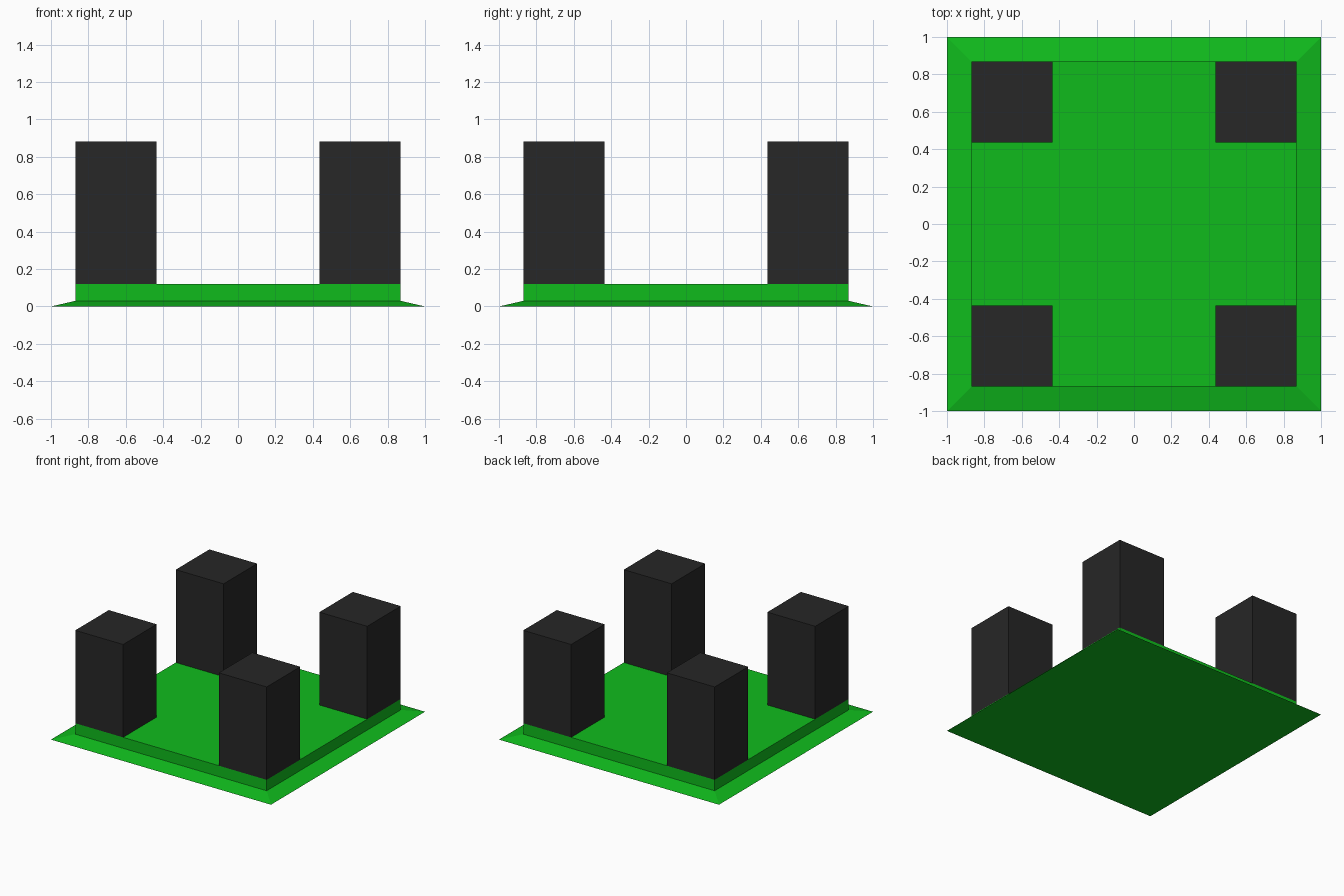
import bpy, bmesh

if "Cube" in bpy.data.objects:
    bpy.data.objects.remove(bpy.data.objects["Cube"])

def material(name, rgb):
    m = bpy.data.materials.new(name)
    m.diffuse_color = (*rgb, 1)
    m.use_nodes = True
    m.node_tree.nodes["Principled BSDF"].inputs["Base Color"].default_value = m.diffuse_color
    return m

green = material("green", (0.005, 0.5, 0.012))
black = material("black", (0.02, 0.02, 0.02))

def stacked_squares(name, sections, mat, location=(0, 0, 0)):
    """Closed solid lofted through square sections given as (half width, z)."""
    bm = bmesh.new()
    rings = [[bm.verts.new((sx * h, sy * h, z))
              for sx, sy in ((-1, -1), (1, -1), (1, 1), (-1, 1))]
             for h, z in sections]
    for low, high in zip(rings, rings[1:]):
        for i in range(4):
            j = (i + 1) % 4
            bm.faces.new((low[i], low[j], high[j], high[i]))
    bm.faces.new(rings[0][::-1])
    bm.faces.new(rings[-1])
    mesh = bpy.data.meshes.new(name)
    bm.to_mesh(mesh)
    bm.free()
    mesh.materials.append(mat)
    obj = bpy.data.objects.new(name, mesh)
    obj.location = location
    bpy.context.collection.objects.link(obj)
    return obj

BODY, TOP, HEIGHT = 0.87, 0.12, 0.883
POST = BODY / 4  # half width of a post

# Base slab with a sloping skirt
stacked_squares("base", [(1, 0), (BODY, 0.03), (BODY, TOP)], green)

# Four corner posts, flush with the slab sides
for side, sx in (("left", -1), ("right", 1)):
    for end, sy in (("front", -1), ("back", 1)):
        stacked_squares(f"{end}_{side}_post", [(POST, TOP), (POST, HEIGHT)], black,
                        (sx * (BODY - POST), sy * (BODY - POST), 0))
